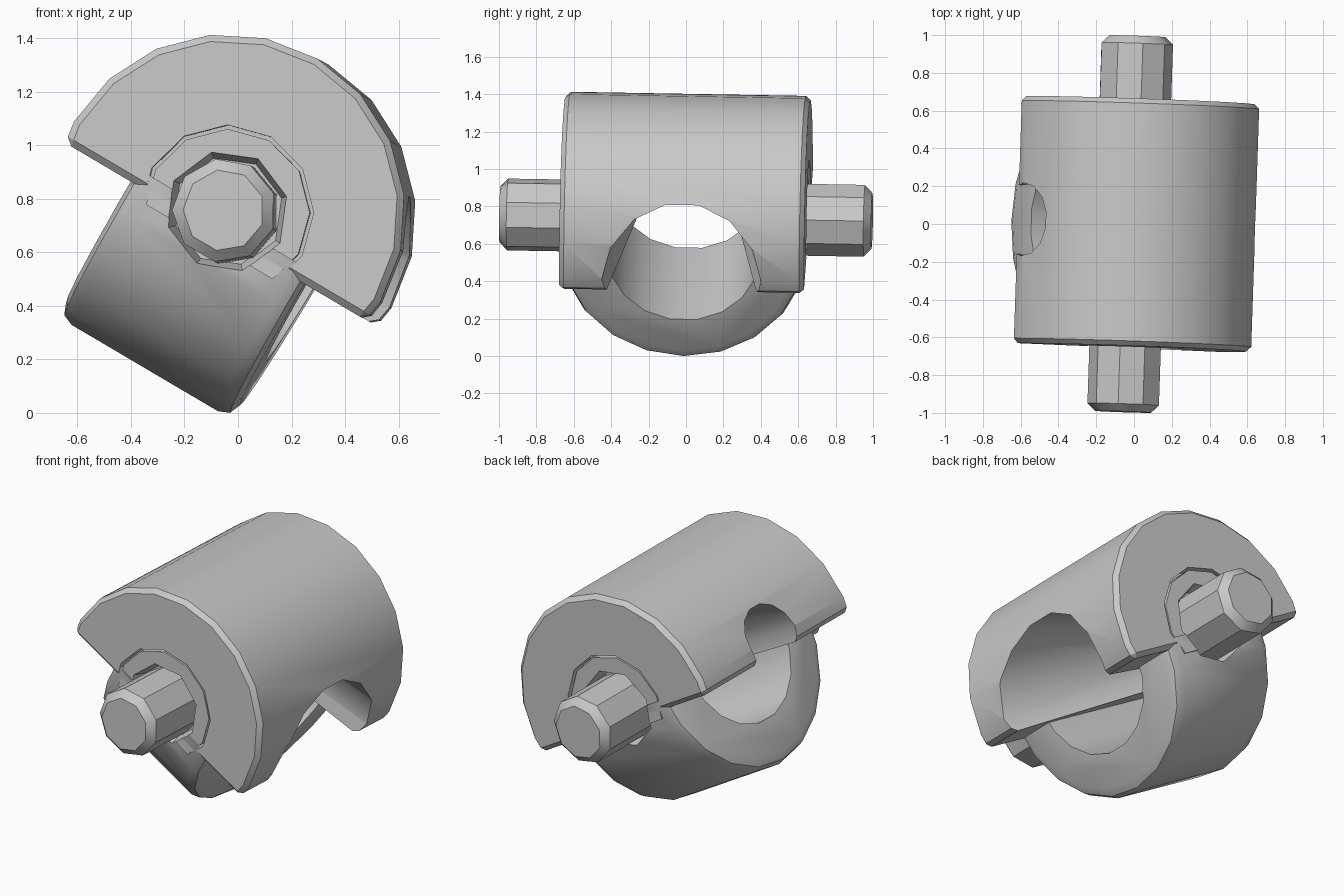
import bpy, bmesh, math
from mathutils import Matrix, Vector

cube = bpy.data.objects.get("Cube")
if cube:
    bpy.data.objects.remove(cube, do_unlink=True)

grey = bpy.data.materials.new("plain grey")
grey.use_nodes = True
COLOUR = (0.585, 0.585, 0.585, 1)
grey.diffuse_color = COLOUR
grey.node_tree.nodes["Principled BSDF"].inputs["Base Color"].default_value = COLOUR

# Pivot frame: x along the bore, y along the pins, z out of the split plane
FRAME = (Matrix.Translation((-0.02, 0, 0.74))
         @ Matrix.Rotation(math.radians(-1.9), 4, 'Z')
         @ Matrix.Rotation(math.radians(-1), 4, 'X')
         @ Matrix.Rotation(math.radians(30.5), 4, 'Y'))


def cylinder(name, axis, start, end, r1, r2=None, sides=20, rounding=0, split=None, keep_above=True):
    """Capped cylinder or cone along X or Y, with rounded rims, optionally cut at a height."""
    bm = bmesh.new()
    bmesh.ops.create_cone(bm, cap_ends=True, segments=sides, radius1=r1,
                          radius2=r1 if r2 is None else r2, depth=abs(end - start))
    if rounding:
        rims = [e for e in bm.edges if abs(e.verts[0].co.z - e.verts[1].co.z) < 0.001]
        bmesh.ops.bevel(bm, geom=rims, offset=rounding, segments=2, profile=0.5, affect='EDGES')
    along = Vector((1, 0, 0) if axis == 'X' else (0, 1, 0))
    heading = along if end > start else -along
    turn = Vector((0, 0, 1)).rotation_difference(heading).to_matrix().to_4x4()
    bm.transform(Matrix.Translation(along * (start + end) / 2) @ turn)
    if split is not None:
        cut = bmesh.ops.bisect_plane(bm, geom=bm.verts[:] + bm.edges[:] + bm.faces[:],
                                     plane_co=(0, 0, split), plane_no=(0, 0, 1),
                                     clear_inner=keep_above, clear_outer=not keep_above)
        rim = [e for e in cut["geom_cut"] if isinstance(e, bmesh.types.BMEdge)]
        bmesh.ops.contextual_create(bm, geom=rim)
    bmesh.ops.recalc_face_normals(bm, faces=bm.faces[:])
    mesh = bpy.data.meshes.new(name)
    bm.to_mesh(mesh)
    bm.free()
    mesh.materials.append(grey)
    obj = bpy.data.objects.new(name, mesh)
    bpy.context.collection.objects.link(obj)
    return obj


def pocket(s):
    """Flared pocket cutter around a pin."""
    return cylinder("pocket_cutter", 'Y', s * 0.54, s * 0.7, 0.2, 0.245, sides=8)


def finish(obj, bevel=0, cutters=()):
    """Bevel, cut, place and smooth a part, then drop its cutters."""
    if bevel:
        mod = obj.modifiers.new("bevel", 'BEVEL')
        mod.width, mod.segments = bevel, 1
        mod.limit_method, mod.angle_limit = 'ANGLE', math.radians(50)
    for cutter in cutters:
        cutter.hide_render = True
        mod = obj.modifiers.new("cut", 'BOOLEAN')
        mod.operation, mod.solver, mod.object = 'DIFFERENCE', 'EXACT', cutter
    bpy.context.view_layer.update()
    evaluated = obj.evaluated_get(bpy.context.evaluated_depsgraph_get())
    mesh = bpy.data.meshes.new_from_object(evaluated)
    obj.modifiers.clear()
    obj.data = mesh
    for cutter in cutters:
        bpy.data.objects.remove(cutter, do_unlink=True)
    mesh.transform(FRAME)
    bpy.ops.object.select_all(action='DESELECT')
    obj.select_set(True)
    bpy.context.view_layer.objects.active = obj
    bpy.ops.object.shade_smooth_by_angle(angle=math.radians(32))


# Upper clamp: half drum with a tapering bore and a round recess at each end
recesses = [cylinder("recess_cutter", 'Y', s * 0.57, s * 0.8, 0.325, sides=12) for s in (-1, 1)]
taper = cylinder("taper_cutter", 'X', -0.8, 0.8, 0.17, 0.45, sides=14)
clamp = cylinder("upper_clamp", 'Y', -0.655, 0.655, 0.665, split=-0.085)
finish(clamp, 0.025, [taper] + recesses)

# Lower collar: rounded half ring around the bore
bore = cylinder("bore_cutter", 'X', -0.8, 0.8, 0.41, sides=18)
collar = cylinder("lower_collar", 'X', -0.37, 0.385, 0.66, rounding=0.06, split=-0.03, keep_above=False)
finish(collar, cutters=[bore, pocket(-1), pocket(1)])

# Hubs and pivot pins, front and back
for s, side in ((-1, "front"), (1, "back")):
    hub = cylinder(side + "_hub", 'Y', s * 0.44, s * 0.648, 0.31, sides=12, split=-0.13)
    finish(hub, cutters=[pocket(s)])
    pin = cylinder(side + "_pin", 'Y', s * 0.46, s * 0.995, 0.195, sides=9)
    finish(pin, 0.04)
